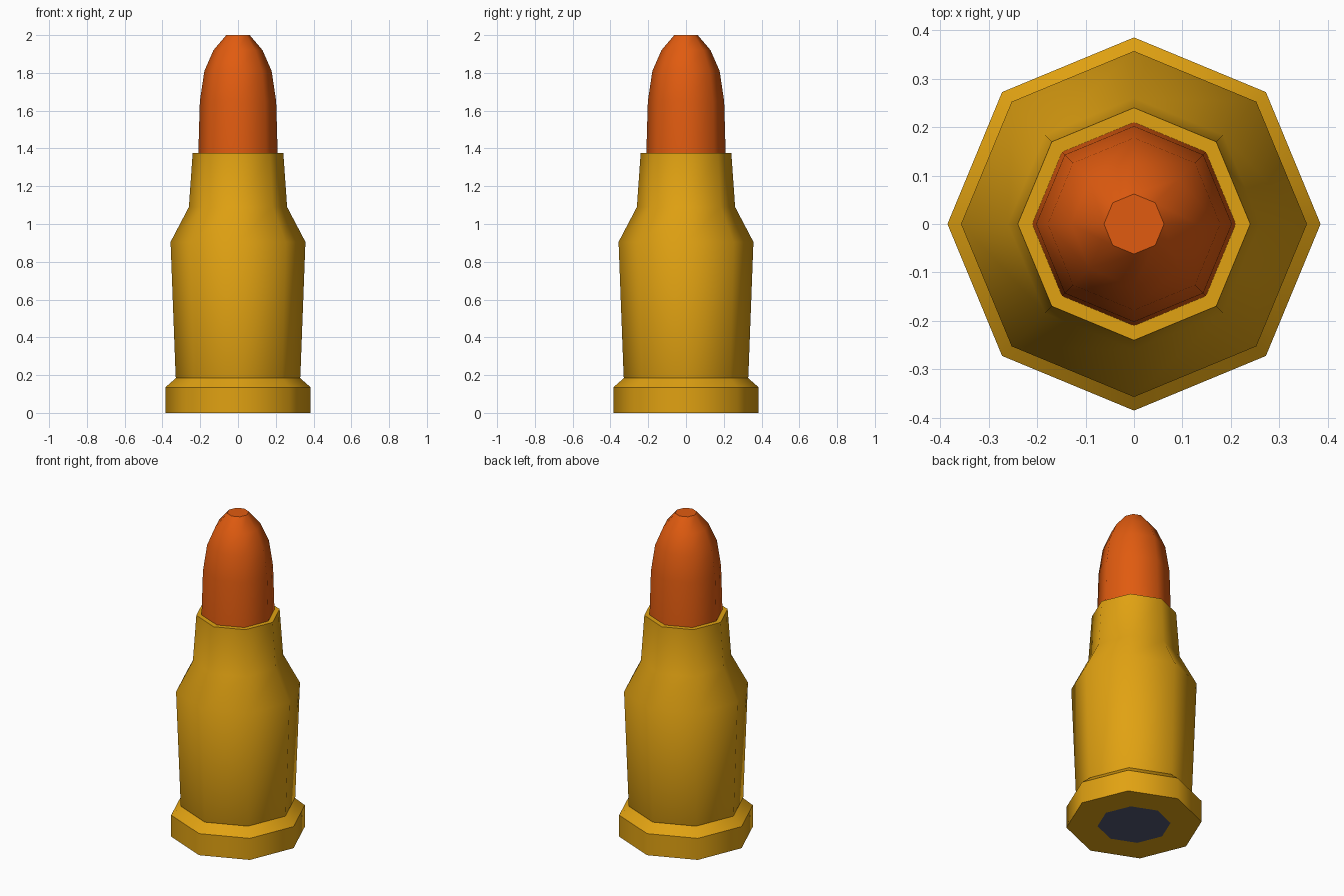
import bpy, bmesh, math

if "Cube" in bpy.data.objects:
    bpy.data.objects.remove(bpy.data.objects["Cube"])

SIDES = 8


def material(name, rgb):
    m = bpy.data.materials.new(name)
    m.diffuse_color = (*rgb, 1)
    m.use_nodes = True
    m.node_tree.nodes["Principled BSDF"].inputs["Base Color"].default_value = m.diffuse_color
    return m


def lathe(name, profile, mat, cap_start=False, cap_end=False):
    """Revolve (radius, z) points, listed bottom to top, into an octagonal part."""
    bm = bmesh.new()
    rings = []
    for r, z in profile:
        angles = [2 * math.pi * i / SIDES for i in range(SIDES)]
        rings.append([bm.verts.new((r * math.cos(a), r * math.sin(a), z)) for a in angles])
    for lo, hi in zip(rings, rings[1:]):
        for i in range(SIDES):
            j = (i + 1) % SIDES
            bm.faces.new((lo[i], lo[j], hi[j], hi[i]))
    if cap_start:
        bm.faces.new(rings[0][::-1])
    if cap_end:
        bm.faces.new(rings[-1])
    mesh = bpy.data.meshes.new(name)
    bm.to_mesh(mesh)
    bm.free()
    mesh.materials.append(mat)
    ob = bpy.data.objects.new(name, mesh)
    bpy.context.collection.objects.link(ob)
    bpy.ops.object.select_all(action='DESELECT')
    ob.select_set(True)
    bpy.context.view_layer.objects.active = ob
    bpy.ops.object.shade_smooth_by_angle(angle=math.radians(46))
    return ob


brass = material("brass", (0.75, 0.36, 0.006))
copper = material("copper_orange", (0.75, 0.105, 0.005))
steel = material("dark_steel", (0.085, 0.095, 0.17))

# Casing: base ring, rim, tapered body, shoulder, neck and mouth
lathe("casing", [(0.208, 0), (0.385, 0), (0.385, 0.135), (0.328, 0.185),
                 (0.330, 0.19), (0.357, 0.905), (0.26, 1.09),
                 (0.24, 1.375), (0.21, 1.375)], brass)

# Projectile: rounded nose with a small flat tip
lathe("projectile", [(0.21, 1.375), (0.202, 1.65), (0.178, 1.81),
                     (0.13, 1.92), (0.062, 2.0)], copper, cap_end=True)

# Primer: dark disc in the middle of the base
lathe("primer", [(0.208, 0), (0.208, 0.008)], steel, cap_start=True)
